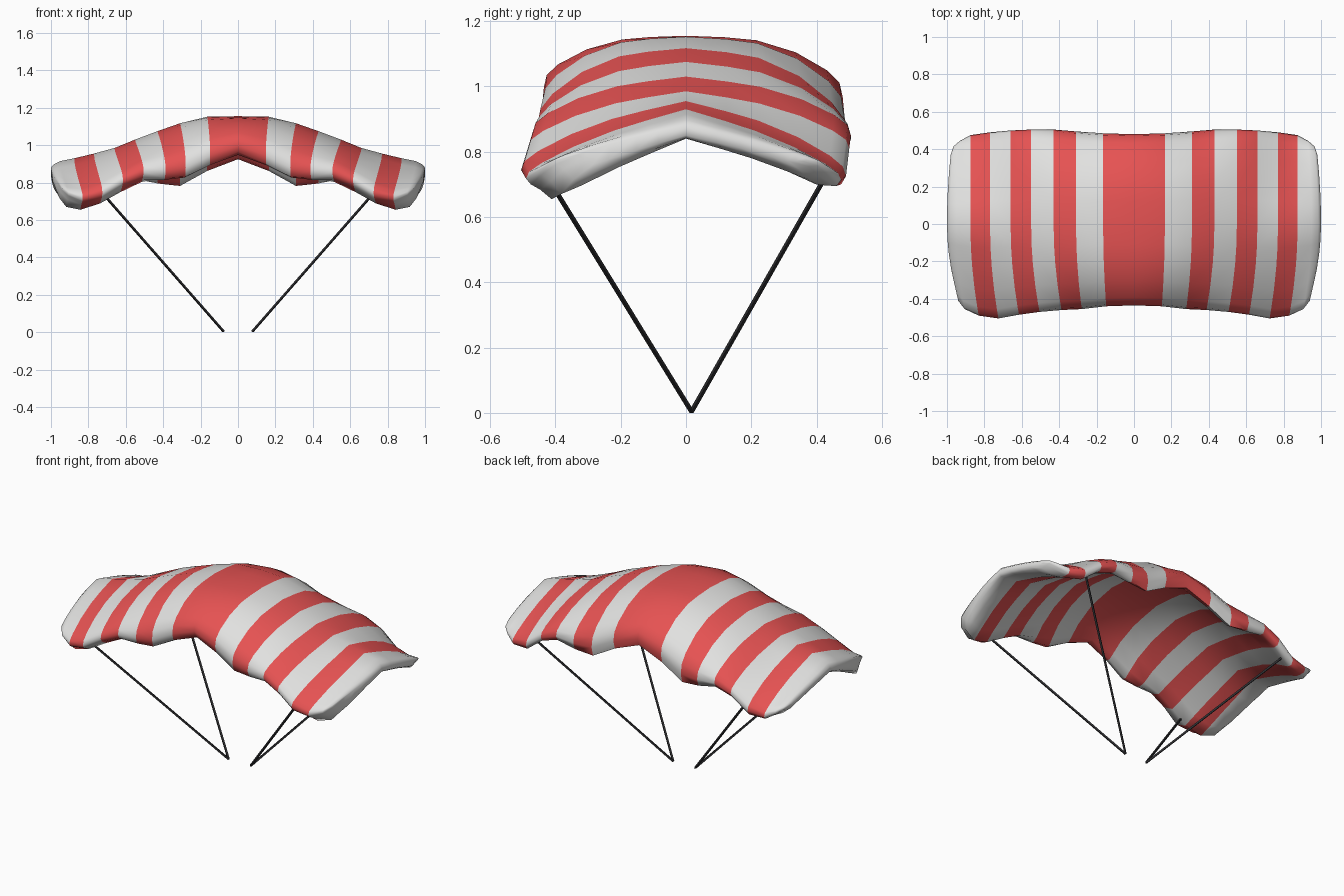
import bpy
import bmesh
from mathutils import Vector

if "Cube" in bpy.data.objects:
    bpy.data.objects.remove(bpy.data.objects["Cube"], do_unlink=True)


def make_material(name, colour, roughness=0.8):
    mat = bpy.data.materials.new(name)
    mat.use_nodes = True
    mat.diffuse_color = (*colour, 1)
    shader = mat.node_tree.nodes["Principled BSDF"]
    shader.inputs["Base Color"].default_value = (*colour, 1)
    shader.inputs["Roughness"].default_value = roughness
    return mat


red = make_material("canopy red", (0.79, 0.085, 0.085))
white = make_material("canopy white", (0.75, 0.75, 0.74))
dark = make_material("cord dark grey", (0.03, 0.03, 0.033))


def make_object(name, bm, materials):
    mesh = bpy.data.meshes.new(name)
    bmesh.ops.recalc_face_normals(bm, faces=bm.faces)
    bm.to_mesh(mesh)
    bm.free()
    for mat in materials:
        mesh.materials.append(mat)
    obj = bpy.data.objects.new(name, mesh)
    bpy.context.scene.collection.objects.link(obj)
    return obj


# Canopy ribs from the middle to the tip:
# x, crown height, front drop, rear drop, front reach, rear reach, thickness
RIBS = [
    (0, 1.155, .19, .23, .435, .48, .08),
    (.165, 1.152, .25, .29, .44, .485, .08),
    (.31, 1.117, .285, .335, .455, .495, .08),
    (.43, 1.075, .25, .28, .46, .505, .08),
    (.55, 1.03, .20, .21, .47, .505, .08),
    (.66, .985, .20, .20, .485, .5, .08),
    (.77, .955, .235, .255, .505, .49, .08),
    (.875, .93, .23, .235, .49, .475, .08),
    (.95, .915, .185, .185, .455, .445, .075),
    (.985, .897, .135, .14, .41, .415, .055),
    (1, .88, .10, .11, .34, .37, .03),
]

# Half of a rib section: reach fraction, drop fraction, thickness fraction
OUTER = [(0, 0, 0), (.25, .02, 0), (.45, .06, 0), (.7, .22, 0), (.9, .46, 0),
         (.98, .63, 0), (1, .82, 0)]
INNER = [(.97, 1, 0), (.91, .87, .3), (.84, .45, .9), (.7, .22, 1),
         (.45, .06, 1), (.25, .02, 1), (0, 0, 1)]
HALF = OUTER + INNER
SECTION = [(1, p) for p in HALF] + [(-1, p) for p in HALF[-2:0:-1]]


def rib_point(rib, side, point):
    x, crown, front_drop, rear_drop, front, rear, thick = rib
    reach, drop, depth = point
    # the section straightens towards the tips
    drop += (max(reach, drop) - drop) * 0.75 * x * x
    # the front is padded more than the rear, and drawn inwards
    if side < 0:
        depth *= 1 + 0.8 * reach
        x -= 0.045 * min(1, 2.2 * x) * reach ** 2
    elif x > 0.9:
        x -= 0.02 * reach ** 2
    y = reach * (rear if side > 0 else -front)
    z = crown - drop * (rear_drop if side > 0 else front_drop) - depth * thick
    return Vector((x, y, z))


# Striped canopy, one half mirrored
bm = bmesh.new()
rings = [[bm.verts.new(rib_point(rib, side, p)) for side, p in SECTION]
         for rib in RIBS]
count = len(SECTION)
for i in range(len(RIBS) - 1):
    stripe = 1 if i >= 7 else i % 2
    for k in range(count):
        n = (k + 1) % count
        face = bm.faces.new((rings[i][k], rings[i + 1][k],
                             rings[i + 1][n], rings[i][n]))
        face.material_index = stripe

# Tip seam: upper skin joined to lower skin
tip = rings[-1]
last = len(HALF) - 1
for side in (1, -1):
    for k in range(len(OUTER) - 1):
        corners = (k, k + 1, last - k - 1, last - k)
        face = bm.faces.new([tip[side * j % count] for j in corners])
        face.material_index = 1
canopy = make_object("canopy", bm, [red, white])

# The crown of the open half must face up
crown = max(canopy.data.polygons, key=lambda f: f.center.z)
if crown.normal.z < 0:
    canopy.data.flip_normals()
mirror = canopy.modifiers.new("mirror", "MIRROR")
mirror.use_clip = True

bpy.ops.object.select_all(action="DESELECT")
canopy.select_set(True)
bpy.context.view_layer.objects.active = canopy
bpy.ops.object.shade_smooth_by_angle(angle=1.4)


# Square suspension cords
def add_cord(name, start, end, width=0.0105):
    start, end = Vector(start), Vector(end)
    axis = end - start
    turn = axis.to_track_quat("Z", "Y").to_matrix().to_4x4()
    turn.translation = (start + end) / 2
    bm = bmesh.new()
    bmesh.ops.create_cube(bm, size=1)
    bmesh.ops.scale(bm, vec=(width, width, axis.length), verts=bm.verts)
    bmesh.ops.transform(bm, matrix=turn, verts=bm.verts)
    return make_object(name, bm, [dark])


for side, sx in (("left", 1), ("right", -1)):
    for end, sy in (("front", -1), ("rear", 1)):
        add_cord(f"{end}_{side}_cord", (sx * 0.077, 0.017, 0.004),
                 (sx * 0.735, sy * 0.445, 0.755))
